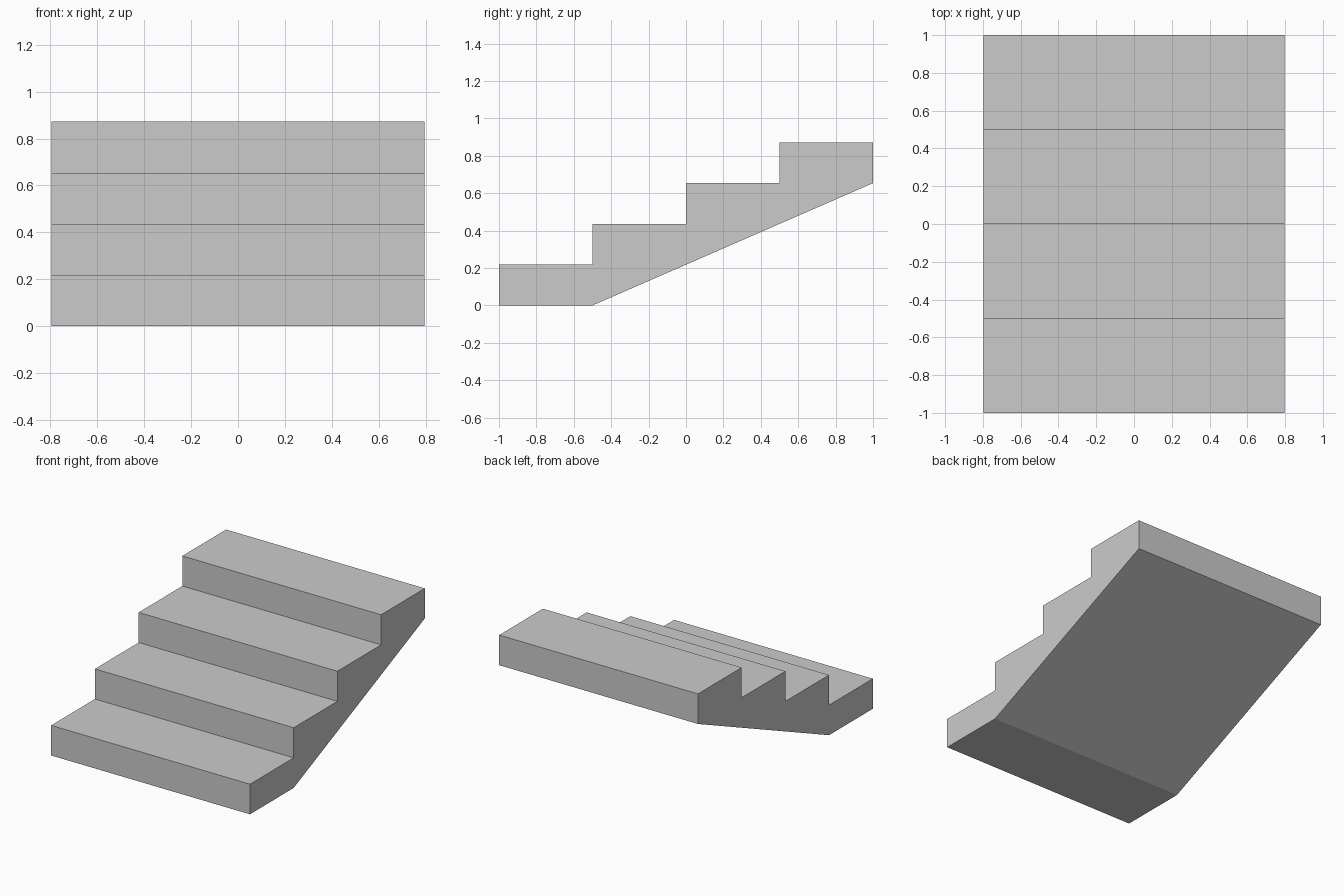
import bpy, bmesh

if "Cube" in bpy.data.objects:
    bpy.data.objects.remove(bpy.data.objects["Cube"])

STEPS, RUN, RISE, HALF_WIDTH = 4, 0.5, 0.218, 0.796

# Side profile (y, z): stepped top, then the sloped underside
profile = [(-1.0, 0.0)]
for i in range(STEPS):
    y, z = -1.0 + i * RUN, (i + 1) * RISE
    profile += [(y, z), (y + RUN, z)]
profile += [(1.0, (STEPS - 1) * RISE), (-1.0 + RUN, 0.0)]

# Extrude the profile across the width of the stairs
bm = bmesh.new()
side = bm.faces.new([bm.verts.new((-HALF_WIDTH, y, z)) for y, z in profile])
ext = bmesh.ops.extrude_face_region(bm, geom=[side], use_keep_orig=True)
moved = [g for g in ext["geom"] if isinstance(g, bmesh.types.BMVert)]
bmesh.ops.translate(bm, verts=moved, vec=(2 * HALF_WIDTH, 0, 0))
bmesh.ops.recalc_face_normals(bm, faces=bm.faces)

mesh = bpy.data.meshes.new("stair_flight")
bm.to_mesh(mesh)
bm.free()
stairs = bpy.data.objects.new("stair_flight", mesh)
bpy.context.collection.objects.link(stairs)
